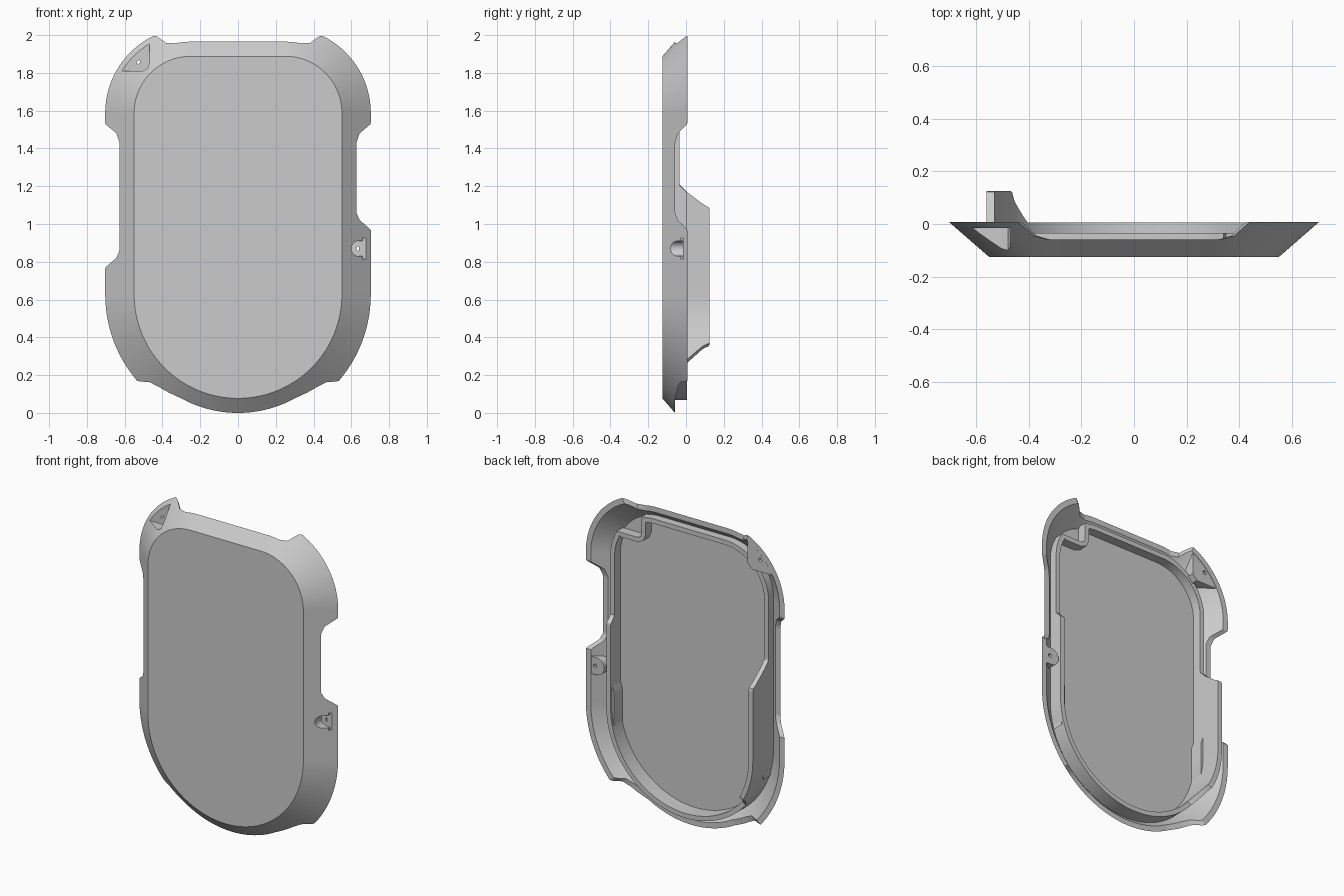
import bpy, bmesh, math

cube = bpy.data.objects.get("Cube")
if cube:
    bpy.data.objects.remove(cube, do_unlink=True)

grey = bpy.data.materials.new("plain_grey")
grey.use_nodes = True
grey.diffuse_color = (0.6, 0.6, 0.6, 1)
grey.node_tree.nodes["Principled BSDF"].inputs["Base Color"].default_value = (0.6, 0.6, 0.6, 1)

HALF, FRONT, RIM, CUT, SLOPE = 0.55, -0.125, 0.008, -0.058, 1.15
LOW_Z, TOP_Z, TOP_X, TOP_R = 0.627, 1.588, 0.25, 0.30


def loft(name, rings, caps=True):
    """Join equal rings of points; cap the ends or close the section."""
    bm = bmesh.new()
    loops = [[bm.verts.new(p) for p in ring] for ring in rings]
    n = len(loops[0])
    pairs = list(zip(loops, loops[1:]))
    if not caps:
        pairs.append((loops[-1], loops[0]))
    for a, b in pairs:
        for i in range(n):
            j = (i + 1) % n
            bm.faces.new((a[i], a[j], b[j], b[i]))
    if caps:
        bm.faces.new(loops[0])
        bm.faces.new(loops[-1])
    bmesh.ops.recalc_face_normals(bm, faces=bm.faces)
    mesh = bpy.data.meshes.new(name)
    bm.to_mesh(mesh)
    bm.free()
    mesh.materials.append(grey)
    obj = bpy.data.objects.new(name, mesh)
    bpy.context.collection.objects.link(obj)
    return obj


def prism(name, points, y0, y1):
    return loft(name, [[(x, y, z) for x, z in points] for y in (y0, y1)])


def boolean(obj, tool, operation):
    mod = obj.modifiers.new("cut", 'BOOLEAN')
    mod.operation, mod.solver, mod.object = operation, 'EXACT', tool
    graph = bpy.context.evaluated_depsgraph_get()
    mesh = bpy.data.meshes.new_from_object(obj.evaluated_get(graph))
    obj.modifiers.clear()
    obj.data = mesh


def arc(cx, cz, r, start, end, steps):
    angles = [math.radians(start + (end - start) * i / steps) for i in range(steps + 1)]
    return [(cx + r * math.cos(a), cz + r * math.sin(a), math.cos(a), math.sin(a)) for a in angles]


def lookup(value, table):
    """Straight-line interpolation in (position, height) pairs."""
    if value <= table[0][0]:
        return table[0][1]
    for (a, ya), (b, yb) in zip(table, table[1:]):
        if value <= b:
            return ya + (yb - ya) * (value - a) / (b - a)
    return table[-1][1]


def outline():
    """Plate outline with outward normals: x, z, nx, nz."""
    half = arc(0, LOW_Z, HALF, -90, 0, 80)
    rows = 96
    half += [(HALF, LOW_Z + (TOP_Z - LOW_Z) * i / rows, 1, 0) for i in range(1, rows)]
    half += arc(TOP_X, TOP_Z, TOP_R, 0, 90, 60)
    left = [(-x, z, -nx, nz) for x, z, nx, nz in reversed(half[1:])]
    return half + left


def ring(path, offset, height):
    """Offset the path; both arguments are functions of a path point."""
    return [(p[0] + p[2] * offset(p), height(p), p[1] + p[3] * offset(p)) for p in path]


def rim_height(p):
    """Back edge of the flared skirt, lowered at the four openings."""
    x, z = p[:2]
    if z < LOW_Z:
        return lookup(abs(x), [(0.27, CUT), (0.304, -0.053), (0.359, -0.043),
                               (0.392, -0.03), (0.416, RIM)])
    if z > TOP_Z:
        return lookup(abs(x), [(0.314, CUT), (0.35, -0.045), (0.376, RIM)])
    start = 0.97 if x > 0 else 0.77
    return lookup(z, [(start, RIM), (start + 0.05, -0.043), (start + 0.09, CUT),
                      (1.43, CUT), (1.48, -0.043), (1.53, RIM)])


def wall_height(p):
    """Inner wall: low at the top, tall along the right side."""
    if p[0] > 0:
        return lookup(p[1], [(1.165, 0.005), (1.205, -0.035)])
    return lookup(p[1], [(0.27, 0.005), (0.345, 0.09), (0.36, 0.125), (1.085, 0.125),
                         (1.105, 0.09), (1.17, 0.005), (1.21, -0.035)])


def flare(y):
    return (y - FRONT) * SLOPE


path = outline()

# Front plate with flared skirt
shell = loft("front_shell", [
    ring(path, lambda p: 0, lambda p: FRONT),
    ring(path, lambda p: flare(rim_height(p)), rim_height),
    ring(path, lambda p: flare(rim_height(p)) - 0.035, rim_height),
    ring(path, lambda p: 0, lambda p: -0.095)])

# Inner wall, stepping inward at the upper left corner
k = math.sqrt(0.5)
jog = [(0.505, 1.74, 1, 1), (0.37, 1.74, 0, 1), (0.342, 1.752, k, k),
       (0.33, 1.78, 1, 0), (0.33, 1.877, 1, 1)]
inside = [i for i, p in enumerate(path) if p[0] > 0.33 and p[1] > 1.74]
wall_path = path[:inside[0]] + jog + path[inside[-1] + 1:]
wall = loft("inner_wall", [
    ring(wall_path, lambda p: 0.01, lambda p: -0.1),
    ring(wall_path, lambda p: 0.01, wall_height),
    ring(wall_path, lambda p: -0.02, wall_height),
    ring(wall_path, lambda p: -0.02, lambda p: -0.1)], caps=False)

# Full flared volume that trims the screw bosses
trimmer = loft("boss_trimmer", [
    ring(path, lambda p: -0.004, lambda p: FRONT),
    ring(path, lambda p: flare(RIM) - 0.004, lambda p: RIM)])
helpers = [trimmer]


def round_end(cx, cz, r):
    return [p[:2] for p in arc(cx, cz, r, 270, 90, 16)]


# Screw bosses with front recesses: boss profile, recess profile, hole centre
corner = ([(-0.44, 2.1), (-0.44, 1.82), (-0.47, 1.785), (-0.8, 1.785)],
          [(-0.7, 1.81), (-0.505, 1.81), (-0.478, 1.825), (-0.468, 1.86), (-0.468, 2.05)],
          (-0.53, 1.86))
side = (round_end(0.63, 0.87, 0.055) + [(0.66, 0.925), (0.68, 0.965), (0.8, 0.965), (0.8, 0.815)],
        round_end(0.64, 0.87, 0.04) + [(0.66, 0.91), (0.66, 0.925), (0.8, 0.925),
                                       (0.8, 0.815), (0.66, 0.815), (0.66, 0.83)],
        (0.64, 0.87))
parts = [shell, wall]
for name, (body, recess, centre) in {"corner_boss": corner, "side_boss": side}.items():
    boss = prism(name, body + ([(-0.8, 2.1)] if name == "corner_boss" else []), -0.09, RIM - 0.002)
    boolean(boss, trimmer, 'INTERSECT')
    pocket = prism(name + "_recess", recess, -0.2, -0.015)
    hole = prism(name + "_hole", [p[:2] for p in arc(*centre, 0.012, 0, 345, 23)], -0.05, 0.05)
    boolean(boss, pocket, 'DIFFERENCE')
    boolean(boss, hole, 'DIFFERENCE')
    boolean(shell, pocket, 'DIFFERENCE')
    helpers += [pocket, hole]
    parts.append(boss)

# Thickened pads on the inside of both side walls
for sign, name in ((1, "left_pad"), (-1, "right_pad")):
    pad = [(0.54, 0.45), (0.515, 0.52), (0.515, 0.72), (0.54, 0.79)]
    parts.append(prism(name, [(sign * x, z) for x, z in pad], -0.1, -0.01))

for helper in helpers:
    bpy.data.objects.remove(helper, do_unlink=True)

# Smooth the curved surfaces and keep edges sharp
bpy.ops.object.select_all(action='DESELECT')
for part in parts:
    part.select_set(True)
bpy.context.view_layer.objects.active = shell
bpy.ops.object.shade_smooth_by_angle(angle=math.radians(25))
